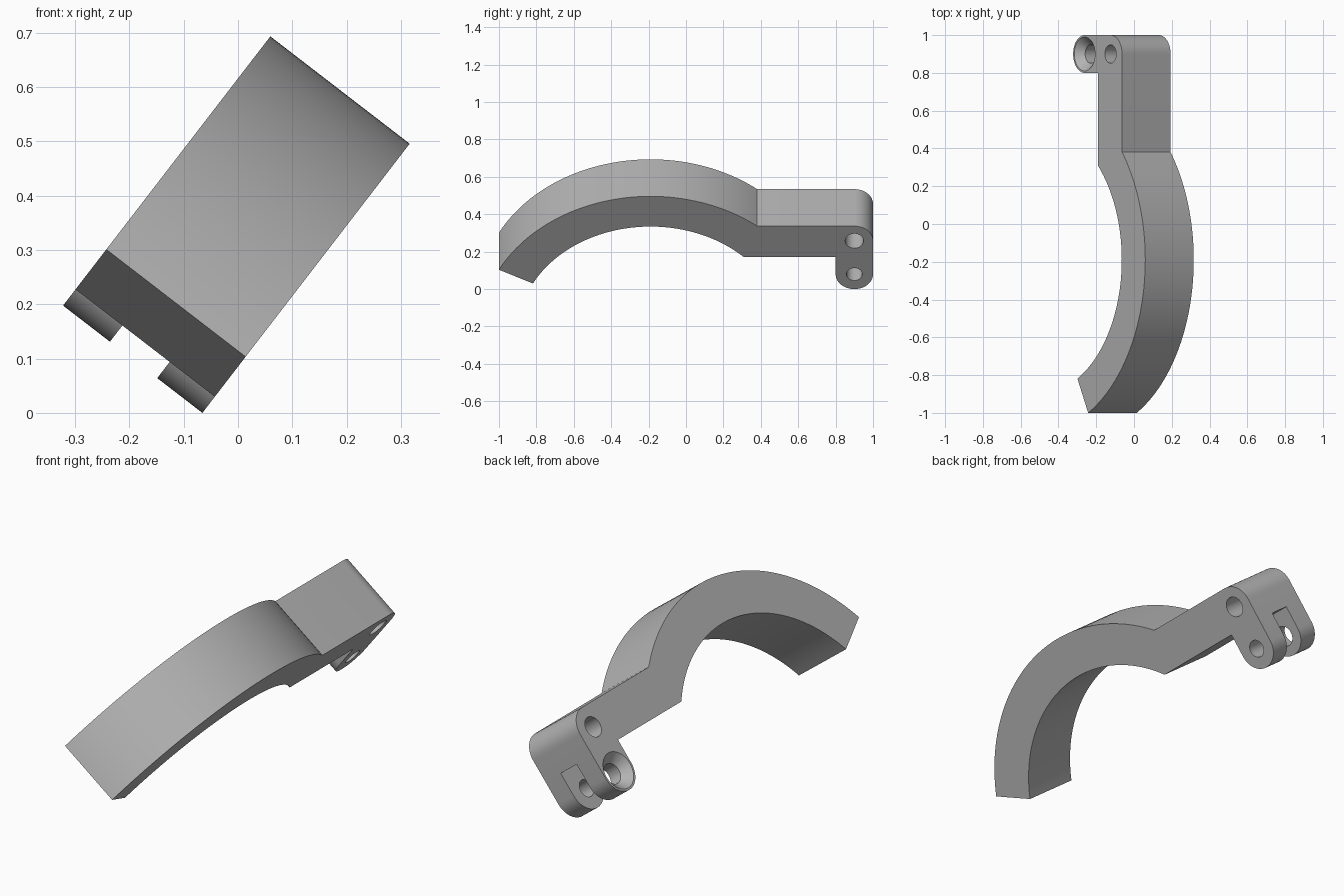
import bpy
import bmesh
from math import radians, sin, cos
from mathutils import Matrix

if "Cube" in bpy.data.objects:
    bpy.data.objects.remove(bpy.data.objects["Cube"], do_unlink=True)

LEFT, RIGHT = -0.376, -0.052        # side faces of the bracket
TILT = radians(37.6)                # roll about the long axis
BAR_TOP, BAR_BOTTOM = 0.385, 0.178
LUG_Y, LUG_R = 0.9, 0.1
PIN_HIGH, PIN_LOW = 0.285, 0.06

grey = bpy.data.materials.new("plain_grey")
grey.use_nodes = True
grey.diffuse_color = (0.45, 0.45, 0.45, 1)
grey.node_tree.nodes["Principled BSDF"].inputs["Base Color"].default_value = (0.45, 0.45, 0.45, 1)


def arc(cy, cz, r, start, end, n):
    steps = [radians(start + (end - start) * i / n) for i in range(n + 1)]
    return [(cy + r * cos(a), cz + r * sin(a)) for a in steps]


def make_object(name, bm):
    bmesh.ops.recalc_face_normals(bm, faces=bm.faces[:])
    mesh = bpy.data.meshes.new(name)
    bm.to_mesh(mesh)
    bm.free()
    obj = bpy.data.objects.new(name, mesh)
    bpy.context.collection.objects.link(obj)
    return obj


def extrude_profile(name, points, x0, x1):
    bm = bmesh.new()
    face = bm.faces.new([bm.verts.new((x0, y, z)) for y, z in points])
    new = bmesh.ops.extrude_face_region(bm, geom=[face])["geom"]
    verts = [v for v in new if isinstance(v, bmesh.types.BMVert)]
    bmesh.ops.translate(bm, verts=verts, vec=(x1 - x0, 0, 0))
    return make_object(name, bm)


def pin_cutter(name, x0, x1, z, r0, r1):
    bm = bmesh.new()
    place = Matrix.Translation(((x0 + x1) / 2, LUG_Y, z)) @ Matrix.Rotation(radians(90), 4, "Y")
    bmesh.ops.create_cone(bm, cap_ends=True, segments=40, radius1=r0, radius2=r1,
                          depth=x1 - x0, matrix=place)
    return make_object(name, bm)


# Curved arm, straight bar and hanging lug in one side profile
ARC_Y, ARC_Z = -0.19, -0.324
profile = arc(ARC_Y, ARC_Z, 0.91, 152.9, 51.2, 56)
profile += arc(LUG_Y, PIN_HIGH, LUG_R, 90, 0, 12)
profile += arc(LUG_Y, PIN_LOW, LUG_R, 0, -180, 24)
profile += [(LUG_Y - LUG_R, BAR_BOTTOM)]
profile += arc(ARC_Y, ARC_Z, 0.706, 45.3, 152.9, 56)
bracket = extrude_profile("curved_hinge_bracket", profile, LEFT, RIGHT)

# Slot between the two tabs, pin holes and countersink
slot = [(0.75, -0.1), (1.1, -0.1), (1.1, BAR_BOTTOM - 0.002), (0.75, BAR_BOTTOM - 0.002)]
SLOT_LEFT, SLOT_RIGHT = -0.267, -0.157
SLOT_MID = (SLOT_LEFT + SLOT_RIGHT) / 2
cutters = [
    extrude_profile("slot_cutter", slot, SLOT_LEFT, SLOT_RIGHT),
    pin_cutter("upper_hole_cutter", LEFT - 0.1, RIGHT + 0.1, PIN_HIGH, 0.049, 0.049),
    pin_cutter("left_tab_hole_cutter", LEFT - 0.1, SLOT_MID, PIN_LOW, 0.049, 0.049),
    pin_cutter("right_tab_hole_cutter", SLOT_MID, RIGHT + 0.1, PIN_LOW, 0.042, 0.042),
    pin_cutter("countersink_cutter", LEFT - 0.01, LEFT + 0.045, PIN_LOW, 0.1, 0.045),
]

bpy.ops.object.select_all(action="DESELECT")
bracket.select_set(True)
bpy.context.view_layer.objects.active = bracket
for cutter in cutters:
    cutter.hide_render = True
    mod = bracket.modifiers.new(cutter.name, "BOOLEAN")
    mod.operation = "DIFFERENCE"
    mod.solver = "EXACT"
    mod.object = cutter
    bpy.ops.object.modifier_apply(modifier=mod.name)
    bpy.data.objects.remove(cutter, do_unlink=True)

# Roll the finished bracket into its resting pose
bracket.data.transform(Matrix.Rotation(TILT, 4, "Y"))
bracket.data.materials.clear()
bracket.data.materials.append(grey)
bpy.ops.object.shade_smooth_by_angle(angle=radians(25))
